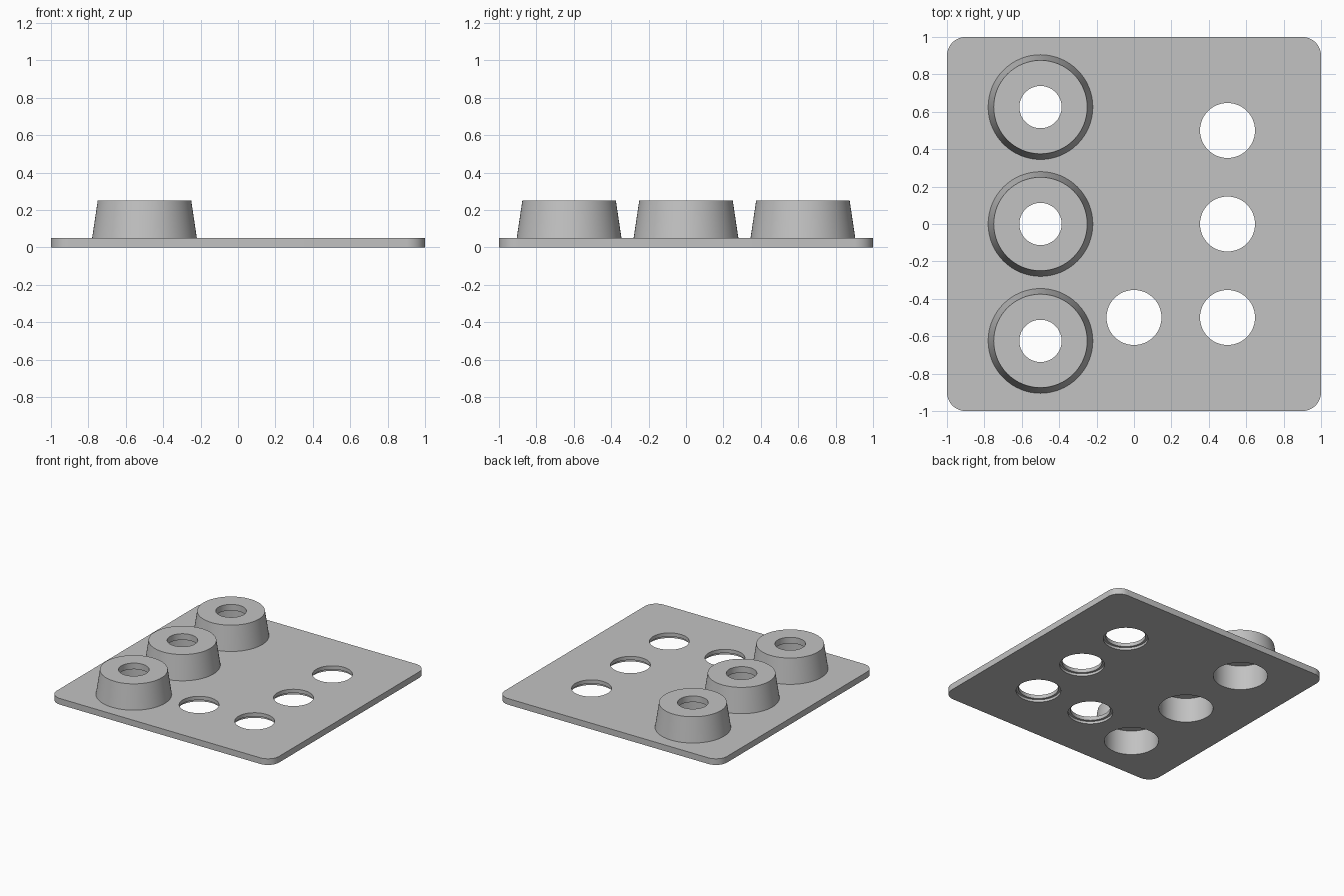
import bpy
import bmesh
from math import cos, sin, pi, radians

if "Cube" in bpy.data.objects:
    bpy.data.objects.remove(bpy.data.objects["Cube"])

PLATE_TOP = 0.05
SEGMENTS = 64

grey = bpy.data.materials.new("light_grey")
grey.use_nodes = True
grey.diffuse_color = (0.54, 0.54, 0.54, 1)
grey.node_tree.nodes["Principled BSDF"].inputs["Base Color"].default_value = grey.diffuse_color


def finish(bm, name, location=(0, 0, 0)):
    """Turn a bmesh into a named object in the scene."""
    bmesh.ops.recalc_face_normals(bm, faces=bm.faces)
    mesh = bpy.data.meshes.new(name)
    bm.to_mesh(mesh)
    bm.free()
    mesh.materials.append(grey)
    obj = bpy.data.objects.new(name, mesh)
    obj.location = location
    bpy.context.collection.objects.link(obj)
    return obj


def lathe(name, profile, location, closed):
    """Revolve (radius, height) points; open profiles get flat end caps."""
    bm = bmesh.new()
    rings = []
    for r, z in profile:
        rings.append([bm.verts.new((r * cos(2 * pi * i / SEGMENTS), r * sin(2 * pi * i / SEGMENTS), z))
                      for i in range(SEGMENTS)])
    pairs = list(zip(rings, rings[1:]))
    if closed:
        pairs.append((rings[-1], rings[0]))
    else:
        bm.faces.new(rings[0])
        bm.faces.new(rings[-1])
    for low, high in pairs:
        for i in range(SEGMENTS):
            j = (i + 1) % SEGMENTS
            bm.faces.new((low[i], low[j], high[j], high[i]))
    return finish(bm, name, location)


def smooth(obj):
    bpy.ops.object.select_all(action="DESELECT")
    obj.select_set(True)
    bpy.context.view_layer.objects.active = obj
    bpy.ops.object.shade_smooth_by_angle(angle=radians(30))


# Base plate with rounded corners
bm = bmesh.new()
corner, steps = 0.1, 12
outline = []
for quarter, (sx, sy) in enumerate([(1, 1), (-1, 1), (-1, -1), (1, -1)]):
    for k in range(steps + 1):
        a = (quarter + k / steps) * pi / 2
        outline.append(bm.verts.new((sx * (1 - corner) + corner * cos(a),
                                     sy * (1 - corner) + corner * sin(a), 0)))
bottom = bm.faces.new(outline)
top = bmesh.ops.extrude_face_region(bm, geom=[bottom])["geom"]
bmesh.ops.translate(bm, vec=(0, 0, PLATE_TOP),
                    verts=[v for v in top if isinstance(v, bmesh.types.BMVert)])
plate = finish(bm, "base_plate")

# Cutters: stepped button holes, and wide bores below the collars
collar_spots = [(-0.5, y, 0) for y in (-0.625, 0, 0.625)]
hole_spots = [(0.5, 0.5, 0), (0.5, 0, 0), (0.5, -0.5, 0), (0, -0.5, 0)]
stepped = [(0.165, -0.1), (0.165, 0.02), (0.147, 0.02), (0.147, 0.1)]
bore = [(0.2, -0.1), (0.2, 0.1)]
cutters = [lathe("hole_cutter", stepped, p, False) for p in hole_spots]
cutters += [lathe("bore_cutter", bore, p, False) for p in collar_spots]
bpy.context.view_layer.objects.active = plate
for cutter in cutters:
    cutter.hide_render = True
    cut = plate.modifiers.new("cut", "BOOLEAN")
    cut.operation = "DIFFERENCE"
    cut.solver = "EXACT"
    cut.object = cutter
    bpy.ops.object.modifier_apply(modifier=cut.name)
    bpy.data.objects.remove(cutter)
smooth(plate)

# Tapered hollow collars with a thin pierced roof
collar_profile = [(0.28, PLATE_TOP), (0.25, 0.25), (0.113, 0.25),
                  (0.113, 0.2), (0.2, 0.2), (0.2, PLATE_TOP)]
for label, spot in zip(("front", "middle", "back"), collar_spots):
    smooth(lathe(label + "_collar", collar_profile, spot, True))
